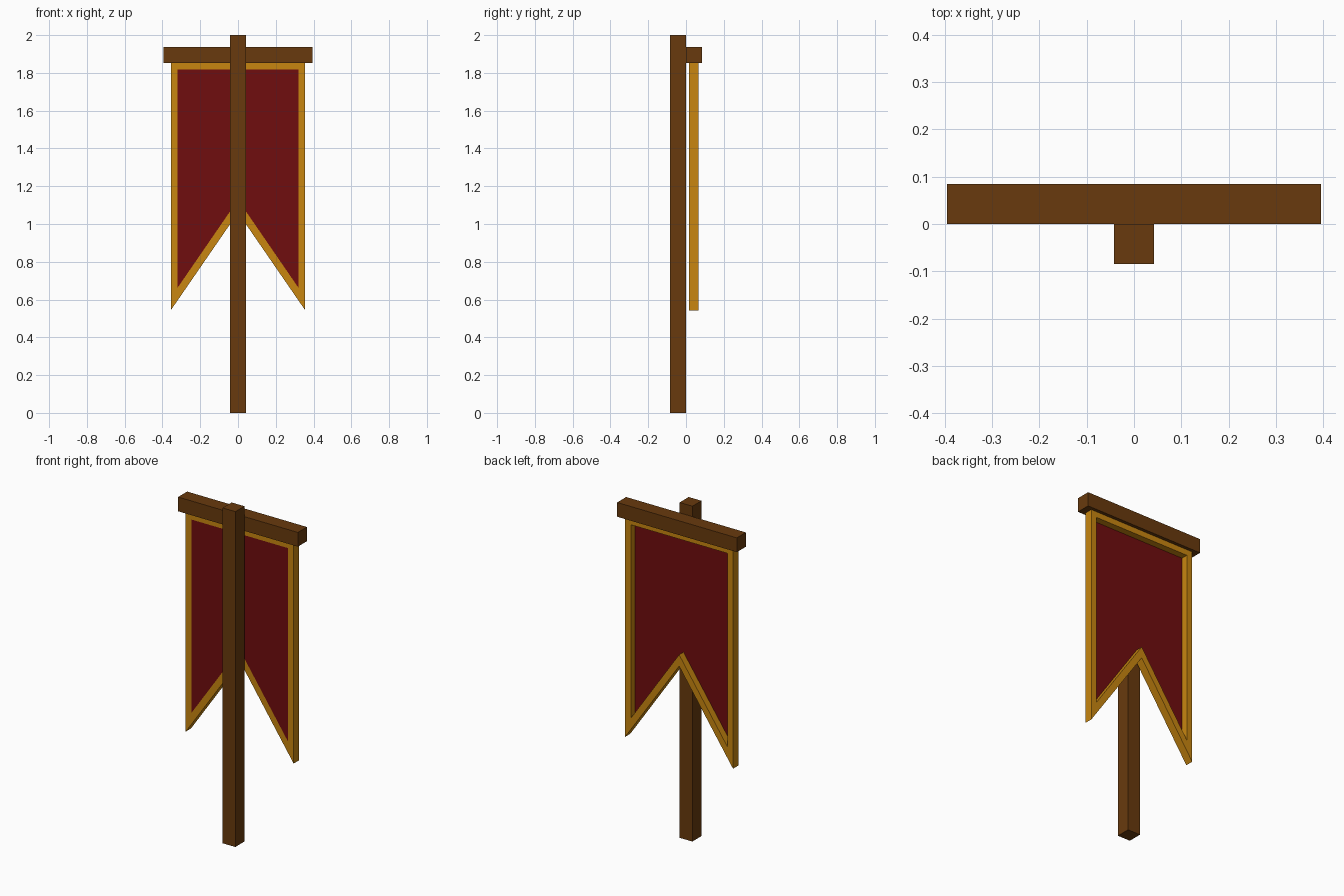
import bpy, bmesh

if "Cube" in bpy.data.objects:
    bpy.data.objects.remove(bpy.data.objects["Cube"])


def material(name, rgb):
    m = bpy.data.materials.new(name)
    m.diffuse_color = (*rgb, 1.0)
    m.use_nodes = True
    m.node_tree.nodes["Principled BSDF"].inputs["Base Color"].default_value = m.diffuse_color
    return m


BROWN = material("brown_wood", (0.138, 0.042, 0.004))
RED = material("dark_red_cloth", (0.162, 0.004, 0.0044))
GOLD = material("gold_trim", (0.578, 0.238, 0.005))


def finish(name, bm, mat):
    bmesh.ops.recalc_face_normals(bm, faces=bm.faces[:])
    me = bpy.data.meshes.new(name)
    bm.to_mesh(me)
    bm.free()
    me.materials.append(mat)
    ob = bpy.data.objects.new(name, me)
    bpy.context.collection.objects.link(ob)
    return ob


def box(name, lo, hi, mat):
    bm = bmesh.new()
    bmesh.ops.create_cube(bm, size=1)
    for v in bm.verts:
        for i in range(3):
            v.co[i] = lo[i] if v.co[i] < 0 else hi[i]
    return finish(name, bm, mat)


def swallowtail(half, top, tip, notch):
    """Outline of a banner with a V cut at the bottom (x, z)."""
    return [(-half, top), (-half, tip), (0, notch), (half, tip), (half, top)]


def extrude_y(bm, y0, y1):
    for v in bm.verts:
        v.co.y = y0
    res = bmesh.ops.extrude_face_region(bm, geom=bm.faces[:])
    for v in res["geom"]:
        if isinstance(v, bmesh.types.BMVert):
            v.co.y = y1


# Wooden pole and crossbar
box("pole", (-0.042, -0.085, 0), (0.042, 0, 2), BROWN)
box("crossbar", (-0.395, 0, 1.853), (0.395, 0.085, 1.938), BROWN)

outer = swallowtail(0.356, 1.853, 0.543, 1.06)
inner = swallowtail(0.319, 1.818, 0.664, 1.128)

# Gold frame: ring between the two outlines, given thickness
bm = bmesh.new()
ring_o = [bm.verts.new((x, 0, z)) for x, z in outer]
ring_i = [bm.verts.new((x, 0, z)) for x, z in inner]
for k in range(5):
    n = (k + 1) % 5
    bm.faces.new((ring_o[k], ring_o[n], ring_i[n], ring_i[k]))
extrude_y(bm, 0.016, 0.065)
finish("banner_trim", bm, GOLD)

# Red cloth: flush with the front of the frame, recessed at the back
bm = bmesh.new()
pts = [bm.verts.new((x, 0, z)) for x, z in inner]
top_mid = bm.verts.new((0, 0, inner[0][1]))
bm.faces.new((pts[0], pts[1], pts[2], top_mid))
bm.faces.new((top_mid, pts[2], pts[3], pts[4]))
extrude_y(bm, 0.016, 0.024)
finish("banner_cloth", bm, RED)
